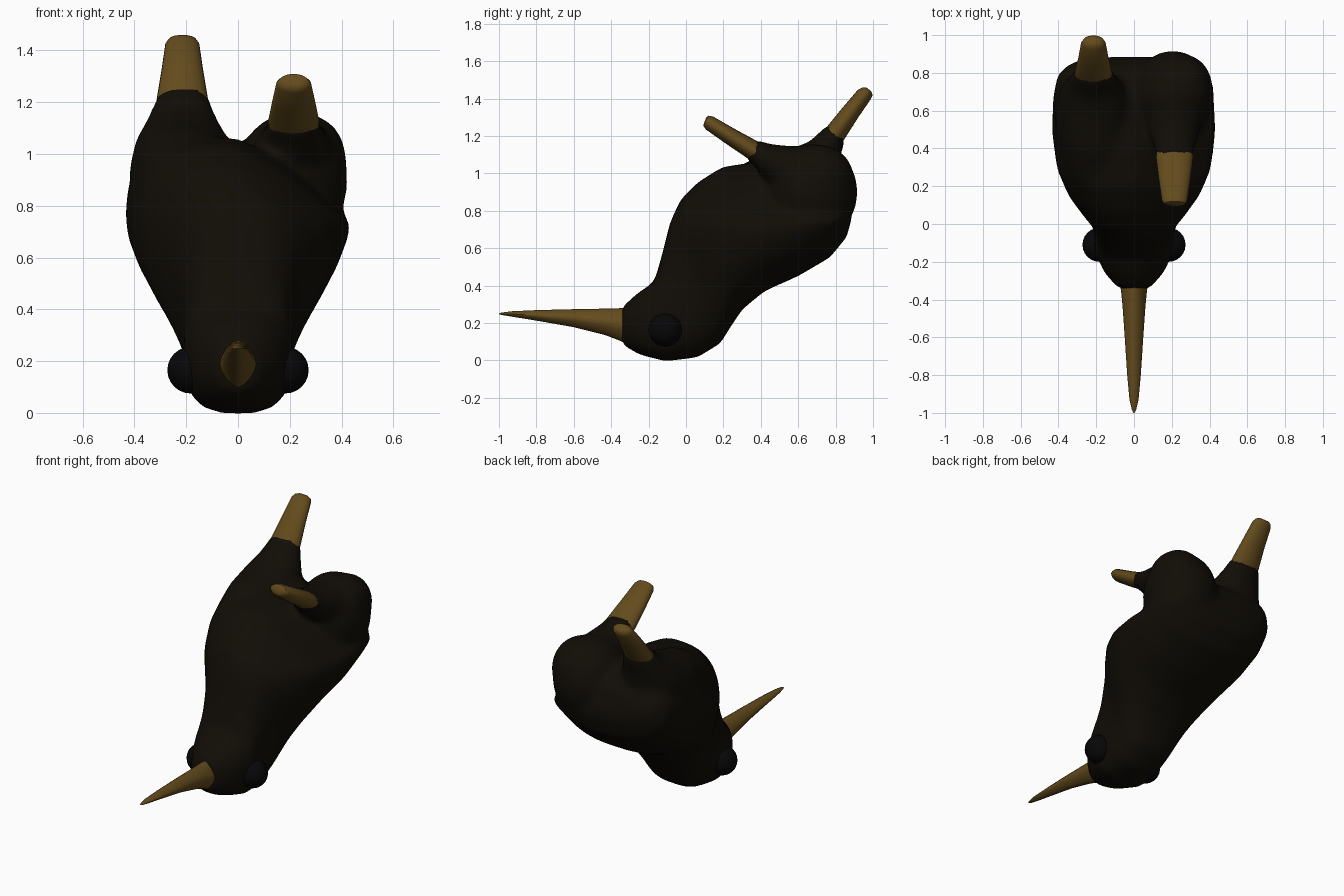
import bpy, bmesh, math
from mathutils import Vector, Matrix


def material(name, rgb):
    m = bpy.data.materials.new(name)
    m.diffuse_color = (*rgb, 1)
    return m


DARK = material("dark_feathers", (0.0055, 0.004, 0.002))
HORN = material("horn", (0.125, 0.07, 0.012))
EYE = material("eye_black", (0.002, 0.002, 0.0025))


def loft(bm, stations, xc=0.0, n=24, power=1.0):
    """Closed skin; station is top (y, z), bottom (y, z), half width[, power]."""
    rings = []
    for ty, tz, by, bz, w, *p in stations:
        e = p[0] if p else power
        top, bot = Vector((xc, ty, tz)), Vector((xc, by, bz))
        mid, half = (top + bot) / 2, (top - bot) / 2
        ring = []
        for i in range(n):
            a = 2 * math.pi * i / n
            c, s = math.cos(a), math.sin(a)
            c = math.copysign(abs(c) ** e, c)
            s = math.copysign(abs(s) ** e, s)
            ring.append(bm.verts.new(mid + half * s + Vector((w * c, 0, 0))))
        rings.append(ring)
    for a, b in zip(rings, rings[1:]):
        for i in range(n):
            j = (i + 1) % n
            bm.faces.new((a[i], a[j], b[j], b[i]))
    bm.faces.new(rings[0])
    bm.faces.new(rings[-1])


def ball(bm, centre, radii, seg=24):
    mat = Matrix.Translation(centre) @ Matrix.Diagonal((*radii, 1))
    bmesh.ops.create_uvsphere(bm, u_segments=seg, v_segments=seg // 2,
                              radius=1, matrix=mat)


def finish(bm, name, mat, angle=50):
    bmesh.ops.recalc_face_normals(bm, faces=bm.faces)
    me = bpy.data.meshes.new(name)
    bm.to_mesh(me)
    bm.free()
    me.materials.append(mat)
    ob = bpy.data.objects.new(name, me)
    bpy.context.collection.objects.link(ob)
    bpy.ops.object.select_all(action='DESELECT')
    ob.select_set(True)
    bpy.context.view_layer.objects.active = ob
    bpy.ops.object.shade_smooth_by_angle(angle=math.radians(angle))
    return ob


# Body: head, neck and trunk, fused with both thighs
bm = bmesh.new()
loft(bm, [
    (-0.345, 0.285, -0.345, 0.085, 0.08),
    (-0.26, 0.36, -0.25, 0.03, 0.16, 0.85),
    (-0.17, 0.42, -0.11, -0.005, 0.21, 0.72),
    (-0.13, 0.56, 0.06, 0.015, 0.21, 0.72),
    (-0.085, 0.74, 0.185, 0.09, 0.235, 0.78),
    (-0.03, 0.86, 0.24, 0.18, 0.29, 0.85),
    (0.06, 0.95, 0.30, 0.27, 0.355),
    (0.19, 1.03, 0.42, 0.37, 0.41),
    (0.38, 1.06, 0.60, 0.45, 0.435),
    (0.55, 1.05, 0.77, 0.55, 0.43),
    (0.69, 1.04, 0.86, 0.66, 0.41),
    (0.78, 1.00, 0.89, 0.78, 0.35),
    (0.84, 0.94, 0.875, 0.86, 0.20)], n=32, power=0.9)
# lower the trunk's upper right, where the bent leg folds over it
for v in bm.verts:
    ramp = min(1, max(0, (v.co.z - 0.72) / 0.25))
    v.co.z -= ramp * v.co.x * (0.45 if v.co.x > 0 else 0.1)
# bent right haunch and its thigh
ball(bm, (0.205, 0.68, 0.90), (0.22, 0.24, 0.26))
ball(bm, (0.265, 0.71, 0.975), (0.155, 0.19, 0.18))
loft(bm, [
    (0.72, 1.14, 0.60, 0.82, 0.17),
    (0.53, 1.15, 0.43, 0.96, 0.13),
    (0.44, 1.16, 0.37, 1.03, 0.108),
    (0.37, 1.185, 0.315, 1.085, 0.10)], xc=0.215)
# stretched left haunch and its thigh
loft(bm, [
    (0.20, 1.00, 0.68, 0.62, 0.19),
    (0.38, 1.09, 0.78, 0.78, 0.205),
    (0.55, 1.13, 0.81, 0.95, 0.182),
    (0.66, 1.17, 0.825, 1.08, 0.14),
    (0.76, 1.265, 0.855, 1.195, 0.097)], xc=-0.215)
body = finish(bm, "body", DARK)
rm = body.modifiers.new("fuse", 'REMESH')
rm.mode = 'VOXEL'
rm.voxel_size = 0.022
rm.use_smooth_shade = True
sm = body.modifiers.new("soften", 'SMOOTH')
sm.factor = 0.5
sm.iterations = 10

# Beak
bm = bmesh.new()
loft(bm, [
    (-0.32, 0.28, -0.32, 0.09, 0.073),
    (-0.36, 0.279, -0.36, 0.108, 0.068),
    (-0.43, 0.277, -0.43, 0.135, 0.061),
    (-0.60, 0.274, -0.60, 0.178, 0.049),
    (-0.80, 0.269, -0.80, 0.213, 0.036),
    (-0.93, 0.263, -0.93, 0.234, 0.024),
    (-0.985, 0.256, -0.985, 0.243, 0.011),
    (-1.0, 0.251, -1.0, 0.248, 0.002)], n=16, power=1.3)
finish(bm, "beak", HORN)

# Lower legs
legs = {
    "right_leg": (0.215, [
        (0.405, 1.155, 0.35, 1.065, 0.096),
        (0.385, 1.17, 0.33, 1.08, 0.099),
        (0.26, 1.238, 0.215, 1.158, 0.084),
        (0.145, 1.304, 0.106, 1.235, 0.068),
        (0.12, 1.309, 0.093, 1.255, 0.055),
        (0.107, 1.297, 0.097, 1.272, 0.03)]),
    "left_leg": (-0.215, [
        (0.735, 1.22, 0.825, 1.155, 0.096),
        (0.75, 1.245, 0.845, 1.18, 0.099),
        (0.84, 1.355, 0.92, 1.298, 0.08),
        (0.92, 1.448, 0.988, 1.397, 0.066),
        (0.945, 1.46, 0.998, 1.42, 0.054),
        (0.965, 1.459, 0.99, 1.44, 0.03)]),
}
for name, (xc, stations) in legs.items():
    bm = bmesh.new()
    loft(bm, stations, xc=xc)
    finish(bm, name, HORN)

# Eyes
for side, name in ((1, "right_eye"), (-1, "left_eye")):
    bm = bmesh.new()
    ball(bm, (side * 0.183, -0.11, 0.165), (0.09, 0.09, 0.09))
    finish(bm, name, EYE)
